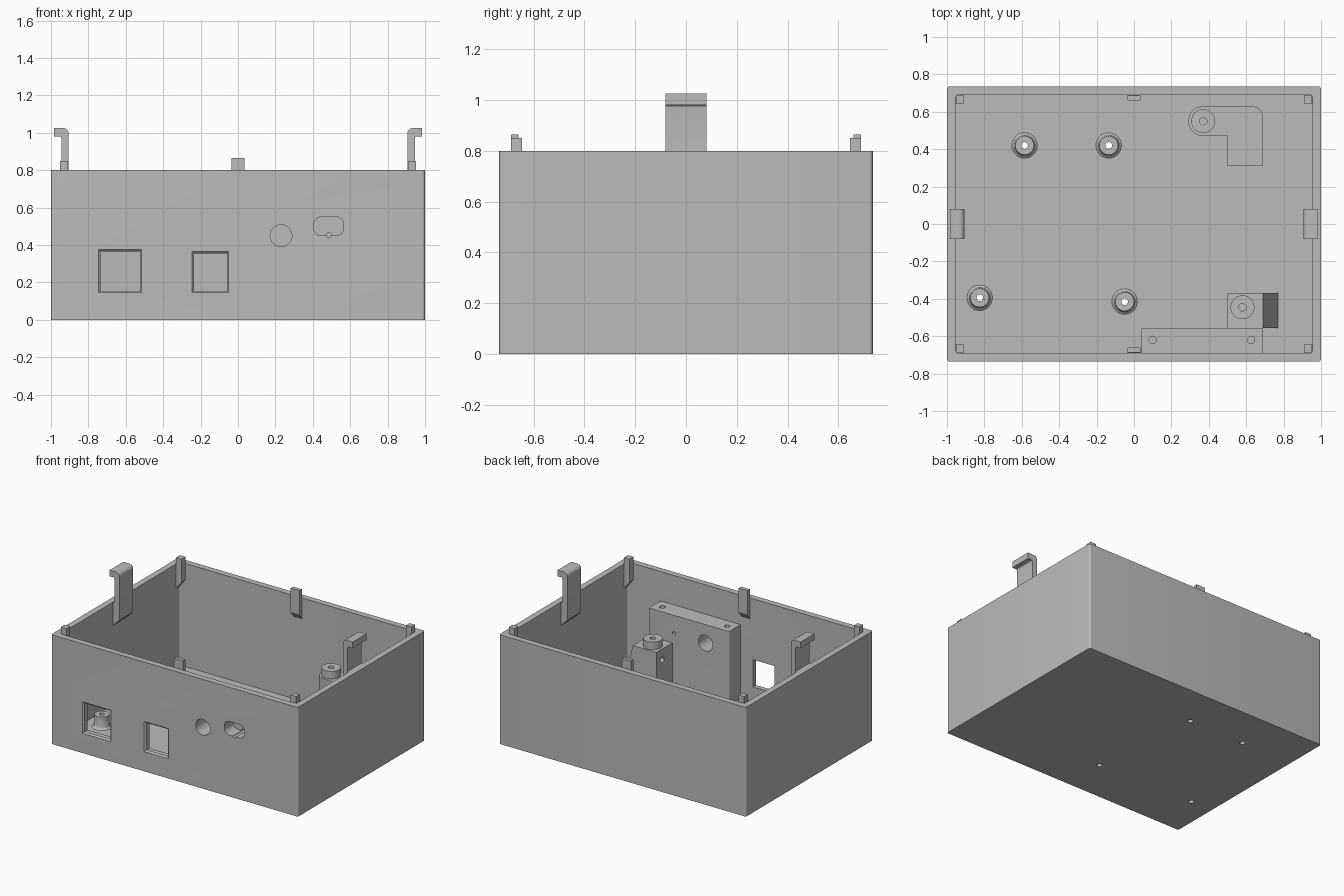
import bpy, bmesh
from math import cos, sin, pi, radians

if "Cube" in bpy.data.objects:
    bpy.data.objects.remove(bpy.data.objects["Cube"])

grey = bpy.data.materials.new("plain grey")
grey.use_nodes = True
colour = (0.5, 0.5, 0.5, 1)
grey.diffuse_color = colour
grey.node_tree.nodes["Principled BSDF"].inputs["Base Color"].default_value = colour


def loft(name, rings):
    """Closed solid through a stack of equal-length rings."""
    bm = bmesh.new()
    loops = [[bm.verts.new(p) for p in ring] for ring in rings]
    n = len(loops[0])
    for lo, hi in zip(loops, loops[1:]):
        for i in range(n):
            j = (i + 1) % n
            bm.faces.new((lo[i], lo[j], hi[j], hi[i]))
    bm.faces.new(loops[0])
    bm.faces.new(loops[-1])
    bmesh.ops.recalc_face_normals(bm, faces=bm.faces)
    mesh = bpy.data.meshes.new(name)
    bm.to_mesh(mesh)
    bm.free()
    mesh.materials.append(grey)
    obj = bpy.data.objects.new(name, mesh)
    bpy.context.collection.objects.link(obj)
    return obj


def place(points, axis, t):
    if axis == "x":
        return [(t, a, b) for a, b in points]
    if axis == "y":
        return [(a, t, b) for a, b in points]
    return [(a, b, t) for a, b in points]


def prism(name, points, axis, start, end):
    return loft(name, [place(points, axis, start), place(points, axis, end)])


def arc(a, b, r, start, end, steps=6):
    return [(a + r * cos(radians(start + (end - start) * i / steps)),
             b + r * sin(radians(start + (end - start) * i / steps)))
            for i in range(steps + 1)]


def circle(a, b, r, n=32):
    return [(a + r * cos(2 * pi * i / n), b + r * sin(2 * pi * i / n)) for i in range(n)]


def rect(a0, a1, b0, b1, r=0):
    if not r:
        return [(a0, b0), (a1, b0), (a1, b1), (a0, b1)]
    return (arc(a1 - r, b1 - r, r, 0, 90) + arc(a0 + r, b1 - r, r, 90, 180)
            + arc(a0 + r, b0 + r, r, 180, 270) + arc(a1 - r, b0 + r, r, 270, 360))


def cut(cutter, *targets):
    for obj in targets:
        mod = obj.modifiers.new("cut", "BOOLEAN")
        mod.operation = "DIFFERENCE"
        mod.solver = "EXACT"
        mod.object = cutter
        bpy.context.view_layer.objects.active = obj
        bpy.ops.object.modifier_apply(modifier=mod.name)
    bpy.data.objects.remove(cutter)


FLOOR, RIM, WX, WY = 0.045, 0.8, 0.955, 0.69

# Open box
box = prism("box", rect(-1, 1, -0.735, 0.735, 0.015), "z", 0, RIM)
cut(prism("cavity", rect(-WX, WX, -WY, WY, 0.015), "z", FLOOR, 1), box)

# Port bracket behind the front wall
bracket = prism("port_bracket", rect(0.04, 0.69, -0.7, -0.555, 0.008), "z", 0.02, 0.585)
for x in (0.1, 0.625):
    cut(prism("screw_hole", circle(x, -0.62, 0.02, 20), "z", 0.4, 0.7), bracket)

# Front windows with chamfered rims
for x0, x1, z1 in ((-0.735, -0.525, 0.365), (-0.235, -0.06, 0.355)):
    z0, c = 0.155, 0.01
    inner = rect(x0, x1, z0, z1)
    outer = rect(x0 - 2 * c, x1 + 2 * c, z0 - 2 * c, z1 + 2 * c)
    cut(loft("window", [place(outer, "y", -0.735 - c), place(inner, "y", -0.735 + c),
                        place(inner, "y", -0.6)]), box)

# Round port, slotted port and its indicator hole
cut(prism("round_port", circle(0.23, 0.45, 0.058), "y", -0.8, -0.5), box, bracket)
cut(prism("slot_port", rect(0.405, 0.565, 0.45, 0.55, 0.04), "y", -0.8, -0.63), box, bracket)
cut(prism("pin_hole", circle(0.485, 0.452, 0.013, 16), "y", -0.8, -0.5), box, bracket)

# Board standoffs with flared feet, bored through the floor
for x, y in ((-0.585, 0.42), (-0.135, 0.42), (-0.825, -0.395), (-0.05, -0.415)):
    profile = ((0.068, 0.03), (0.068, FLOOR), (0.056, 0.055), (0.05, 0.075), (0.05, 0.135))
    standoff = loft("standoff", [place(circle(x, y, r), "z", z) for r, z in profile])
    cut(prism("bore", circle(x, y, 0.018, 20), "z", -0.1, 0.3), box, standoff)

# Mounting posts: front block with ramp, back L-shaped block
BLOCK, POST = 0.38, 0.435
front_block = prism("front_mount_block", rect(0.5, 0.69, -0.56, -0.37), "z", 0.02, BLOCK)
cut(prism("side_hole", circle(-0.44, 0.3, 0.02, 20), "x", 0.4, 0.55), front_block)
prism("front_mount_ramp", [(0.68, 0.02), (0.775, 0.02), (0.77, FLOOR), (0.69, BLOCK),
                           (0.68, BLOCK)], "y", -0.555, -0.37)
outline = ([(0.5, 0.47), (0.5, 0.31), (0.69, 0.31)] + arc(0.63, 0.57, 0.06, 0, 90)
           + arc(0.37, 0.55, 0.08, 90, 270, 16))
back_block = prism("back_mount_block", outline, "z", 0.02, BLOCK)
for x, y, block in ((0.58, -0.445, front_block), (0.37, 0.55, back_block)):
    post = prism("mount_post", circle(x, y, 0.064), "z", BLOCK - 0.02, POST)
    cut(prism("bore", circle(x, y, 0.02, 20), "z", 0.25, 0.6), post, block)

# Snap hooks on the two short walls
for side in (-1, 1):
    hook = ([(0.965, 0.62), (0.905, 0.68)] + arc(0.935, 0.995, 0.03, 180, 90)
            + [(0.985, 1.025), (0.985, 0.98)] + arc(0.955, 0.97, 0.01, 90, 180)
            + [(0.945, RIM), (0.965, RIM - 0.01)])
    prism("snap_hook", [(side * x, z) for x, z in hook], "y", -0.08, 0.08)

# Lid locating tabs: one mid-wall and two corners on each long wall
for sy in (-1, 1):
    tab = [(0.7, 0.63), (0.66, 0.69), (0.66, 0.865), (0.688, 0.865), (0.688, RIM), (0.7, 0.79)]
    prism("mid_tab", [(sy * y, z) for y, z in tab], "x", -0.035, 0.035)
    for sx in (-1, 1):
        tab = [(0.965, 0.61), (0.908, 0.68), (0.908, 0.85), (0.953, 0.85),
               (0.953, RIM), (0.965, 0.79)]
        prism("corner_tab", [(sx * x, z) for x, z in tab], "y", sy * 0.645, sy * 0.688)

# Smooth the curved faces, keep edges sharp
for obj in bpy.context.scene.objects:
    obj.select_set(obj.type == "MESH")
bpy.context.view_layer.objects.active = box
bpy.ops.object.shade_smooth_by_angle(angle=radians(30))
